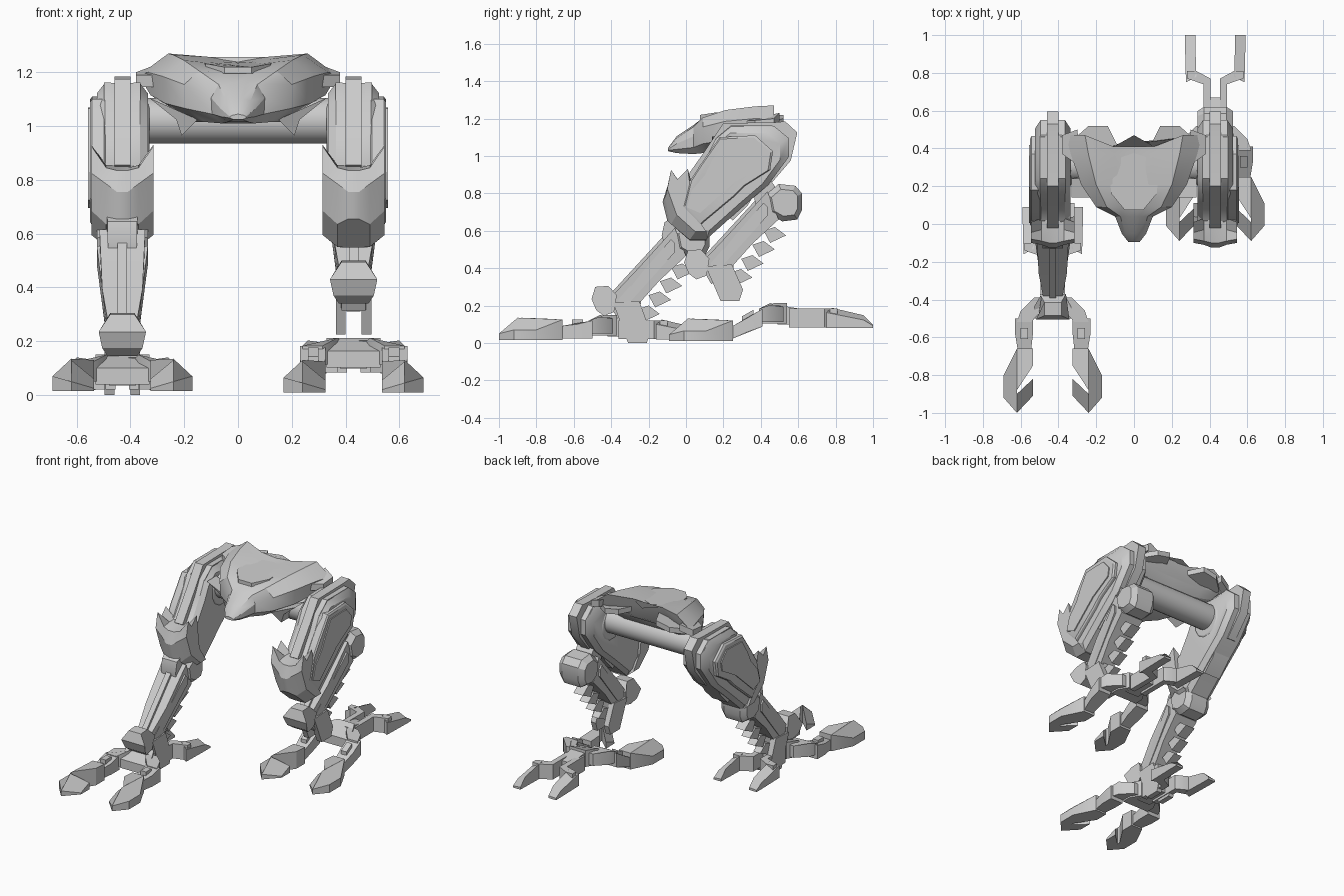
import bpy, bmesh, math

grey = bpy.data.materials.new("armour grey")
grey.diffuse_color = (0.6, 0.6, 0.6, 1)


def loft(name, rings):
    """Closed solid through rings of 3D points."""
    bm = bmesh.new()
    vs = [[bm.verts.new(p) for p in r] for r in rings]
    n = len(rings[0])
    for a, b in zip(vs, vs[1:]):
        for i in range(n):
            j = (i + 1) % n
            bm.faces.new((a[i], a[j], b[j], b[i]))
    bm.faces.new(vs[0])
    bm.faces.new(vs[-1])
    bmesh.ops.recalc_face_normals(bm, faces=bm.faces)
    me = bpy.data.meshes.new(name)
    bm.to_mesh(me)
    bm.free()
    me.materials.append(grey)
    ob = bpy.data.objects.new(name, me)
    bpy.context.collection.objects.link(ob)
    return ob


def side_prism(name, prof, cx, h, inset=1.0, cham=0.0, at=(0, 0)):
    """Side profile (y, z) widened along x; h is one half width or one per point."""
    pts = [(y + at[0], z + at[1]) for y, z in prof]
    hs = h if isinstance(h, (list, tuple)) else [h] * len(pts)
    my = sum(p[0] for p in pts) / len(pts)
    mz = sum(p[1] for p in pts) / len(pts)

    def ring(s, k, c):
        return [(cx + s * (w - c), my + (y - my) * k, mz + (z - mz) * k)
                for (y, z), w in zip(pts, hs)]
    rings = [ring(-1, 1, cham), ring(1, 1, cham)]
    if cham:
        rings = [ring(-1, inset, 0)] + rings + [ring(1, inset, 0)]
    return loft(name, rings)


def disc(r, n=10, cy=0, cz=0):
    return [(cy + r * math.cos(math.tau * (i + .5) / n),
             cz + r * math.sin(math.tau * (i + .5) / n)) for i in range(n)]


# ---- body shell: y, half width, top, shoulder, edge, flank, low
shell = [(-.095, .03, 1.05, 1.045, 1.04, 1.035, 1.03), (-.05, .065, 1.11, 1.10, 1.07, 1.04, 1.02),
         (.04, .10, 1.17, 1.16, 1.11, 1.05, 1.015), (.09, .20, 1.205, 1.21, 1.16, 1.07, 1.02),
         (.21, .28, 1.225, 1.25, 1.19, 1.09, 1.02), (.37, .335, 1.235, 1.27, 1.205, 1.12, 1.09),
         (.47, .36, 1.25, 1.275, 1.20, 1.16, 1.14)]
rings = []
for y, w, top, sh, edge, flank, low in shell:
    back = .06 if y > .4 else 0
    half = [(.3 * w, y - back, (top + sh) / 2), (.72 * w, y, sh), (w, y, edge), (.97 * w, y - back * .6, flank),
            (.6 * w, y - back, low)]
    rings.append([(0, y, top)] + half + [(0, y - back * 1.2, low)] + [(-x, b, z) for x, b, z in reversed(half)])
loft("body_shell", rings)

# top hatch plate
hatch = [(-.05, .075), (.05, .075), (.12, .16), (.13, .26), (.08, .35), (0, .375), (-.08, .35), (-.13, .26), (-.12, .16)]
loft("top_hatch", [[(x, y, 1.19 + .07 * y + d + .10 * abs(x)) for x, y in hatch] for d in (0, .024)])

# hip axle
side_prism("hip_axle", disc(.085, 24, .31, 1.025), 0, .36)

for s in (-1, 1):
    # swept rear blades, side blades and cheek points of the body
    loft("rear_blade", [[(s * x, y, z + d) for x, y, z in
         ((.08, .40, 1.19), (.14, .52, 1.19), (.24, .52, 1.17), (.33, .44, 1.15), (.25, .32, 1.14))] for d in (0, .035)])
    loft("side_blade", [[(s * x, y, z + d) for x, y, z in
         ((.28, .30, 1.15), (.38, .37, 1.15), (.38, .47, 1.16), (.30, .50, 1.19))] for d in (0, .045)])
    loft("cheek_point", [[(s * .15, y, 1.03), (s * .21, y + .02, .97), (s * .23, y + .02, 1.03), (s * .33, y, 1.11)]
                         for y in (.14, .24)])

# ---- thigh profiles (y, z)
thigh = [(.02, .86), (.11, 1.0), (.16, 1.10), (.24, 1.165), (.47, 1.165), (.55, 1.10), (.55, 1.0), (.44, .85),
         (.30, .73), (.11, .56), (.02, .57), (-.07, .68), (-.09, .80)]
rail = [(-.02, .86), (.10, 1.03), (.20, 1.18), (.48, 1.185), (.53, 1.19), (.595, 1.13), (.56, .98), (.44, .84),
        (.40, .86), (.48, 1.0), (.42, 1.08), (.24, 1.08), (.06, .80)]
slab = [(.02, .87), (.075, .955), (.18, 1.105), (.37, 1.115), (.465, 1.03), (.45, .93), (.315, .845), (.26, .79),
        (.075, .635), (-.016, .73)]
slab_rib = [(.03, .82), (.10, .90), (.14, .98), (.195, 1.07), (.36, 1.075), (.417, 1.01), (.406, .95), (.26, .865),
            (.075, .70), (.005, .73)]
# knee cap: front profile, swept back at both sides with raised wing tips
cap_mid = [(-.11, .79), (-.09, .85), (-.03, .86), (.03, .86), (.03, .62), (.11, .555), (.02, .556), (-.08, .64)]
cap_mid_in = [(-.125, .76), (-.10, .84), (-.04, .85), (.03, .86), (.03, .62), (.11, .553), (.02, .553), (-.10, .66)]
cap_side = [(-.10, .83), (-.08, .93), (-.045, .88), (.01, .935), (.04, .70), (.11, .60), (.05, .60), (-.05, .69)]


def thigh_parts(cx, s):
    side_prism("thigh", thigh, cx, .095, .86, .03)
    side_prism("thigh_rail", rail, cx, .03)
    for o in (-1, 1):
        side_prism("thigh_groove_strip", [(y * .96 + .01, z * .985 + .02) for y, z in thigh], cx + o * .055, .013)
    side_prism("outer_slab", slab, cx + s * .09, .03, .95, .008)
    side_prism("outer_slab_rib", slab_rib, cx + s * .115, .012)
    side_prism("inner_hip_boss", disc(.12, 12, .31, 1.0), cx - s * .075, .025, .85, .012)
    loft("knee_cap", [[(cx + x, y, z) for y, z in p] for x, p in
                      ((-.115, cap_side), (-.06, cap_mid), (-.02, cap_mid_in), (.02, cap_mid_in),
                       (.06, cap_mid), (.115, cap_side))])
    side_prism("thigh_under_plate", [(.18, .72), (.25, .66), (.33, .74), (.40, .86), (.28, .86)], cx, .06)


# ---- shin profiles relative to the knee pivot
knee = [(-.11, .04), (-.04, .10), (.05, .09), (.085, .05), (.085, -.04), (.06, -.09), (-.02, -.10), (-.09, -.06)]
beam = [(-.10, .06), (-.30, -.16), (-.46, -.33), (-.40, -.435), (-.31, -.365), (-.18, -.22), (-.04, -.09)]
beam_w = [.085, .075, .045, .045, .045, .07, .085]
slot = [(-.10, -.02), (-.12, .0), (-.40, -.32), (-.40, -.365), (-.365, -.365), (-.10, -.07)]
slot_w = [.095, .095, .056, .054, .056, .095]
link = [(-.43, -.34), (-.35, -.525), (-.25, -.525), (-.23, -.465), (-.29, -.33)]
guard = [(-.17, .02), (-.155, .09), (-.09, .13), (-.04, .06), (-.10, -.06), (-.15, -.05)]
ankle = [(-.525, -.255), (-.455, -.25), (-.41, -.30), (-.425, -.39), (-.48, -.41), (-.52, -.38), (-.545, -.32)]
ankle_w = [.045, .045, .07, .06, .055, .075, .088]


def shin_parts(cx, k):
    side_prism("knee_joint", knee, cx, .095, .72, .035, k)
    side_prism("shin", beam, cx, beam_w, at=k)
    side_prism("shin_side_rib", slot, cx, slot_w, at=k)
    side_prism("shin_front_rail", [(-.13, .05), (-.47, -.32), (-.44, -.36), (-.10, .0)], cx, .018, at=k)
    side_prism("shin_guard", guard, cx, [.055, .055, .06, .06, .05, .05], at=k)
    side_prism("ankle_guard", ankle, cx, ankle_w, at=k)
    drop = .03 if cx < 0 else 0
    for o in (-1, 1):
        side_prism("ankle_link", [(y, z - (drop if z < -.4 else 0)) for y, z in link], cx + o * .048, .018, at=k)
    side_prism("ankle_core", [(-.40, -.34), (-.35, -.42), (-.29, -.42), (-.28, -.33)], cx, .032, at=k)
    for i in range(4):
        y, z = -.06 - .06 * i, -.13 - .075 * i
        side_prism("shin_fin", [(y - .06, z - .02), (y, z), (y + .06, z - .045), (y - .025, z - .085)],
                   cx, .035 - .003 * i, at=k)


# ---- foot: dx from centre, t from the toe tip, z
def foot(cx, y0, lift, base):
    def place(s, dx, t, z):
        return (cx + s * dx, y0 + t, z + base + lift * min(1, max(0, (t - .35) / .12)))

    def slabs(name, s, outline, lo, hi):
        hi = hi if isinstance(hi, list) else [hi] * len(outline)
        loft(name, [[place(s, x, t, lo) for x, t in outline],
                    [place(s, x, t, h) for (x, t), h in zip(outline, hi)]])

    for s in (-1, 1):
        slabs("toe_outer", s, [(.19, .34), (.26, .20), (.26, .08), (.19, 0), (.19, .10)], .015, [.125, .07, .07, .05, .135])
        slabs("toe_inner", s, [(.105, .34), (.19, .34), (.19, .12), (.105, .25)], .015, [.125, .125, .135, .13])
        slabs("toe_claw", s, [(.19, 0), (.105, .09), (.105, .18), (.19, .10)], .015, [.05, .025, .06, .13])
        slabs("toe_link", s, [(.115, .33), (.185, .33), (.20, .42), (.20, .50), (.105, .50), (.105, .42)], .025,
              [.09, .09, .10, .12, .12, .10])
        slabs("toe_hinge", s, [(.13, .39), (.17, .39), (.17, .45), (.13, .45)], .03, .125)
        slabs("toe_arm", s, [(.115, .48), (.19, .48), (.17, .54), (.10, .61), (.04, .61), (.06, .54)], .05,
              [.12, .12, .14, .13, .13, .15])
        slabs("rear_link", s, [(.025, .64), (.062, .64), (.062, .83), (.15, .86), (.15, .90), (.10, .90), (.025, .86)],
              .02, .12)
        slabs("rear_toe", s, [(.10, .87), (.155, .84), (.16, 1.04), (.16, 1.09), (.105, 1.09), (.105, 1.04)], .018,
              [.125, .10, .06, .03, .035, .085])
    slabs("foot_bridge", 1, [(-.10, .50), (.10, .50), (.10, .56), (.06, .63), (-.06, .63), (-.10, .56)], .04,
          [.10, .10, .15, .15, .15, .15])
    slabs("foot_base", 1, [(-.05, .58), (.05, .58), (.05, .76), (-.05, .76)], .035, [.14, .14, .11, .11])


# ---- assemble both legs in a walking pose
for s, pivot, toe_y, lift, base in ((-1, (.04, .56), -1.0, 0, 0.005), (1, (.535, .755), -.09, .068, 0)):
    thigh_parts(s * .43, s)
    shin_parts(s * .43, pivot)
    foot(s * .43, toe_y, lift, base)

# rest on the ground, then smooth soft bends only
low = min((v.co.z for o in bpy.data.objects for v in o.data.vertices))
for o in bpy.data.objects:
    for v in o.data.vertices:
        v.co.z -= low
    o.select_set(True)
    bpy.context.view_layer.objects.active = o
bpy.ops.object.shade_smooth_by_angle(angle=math.radians(30))
